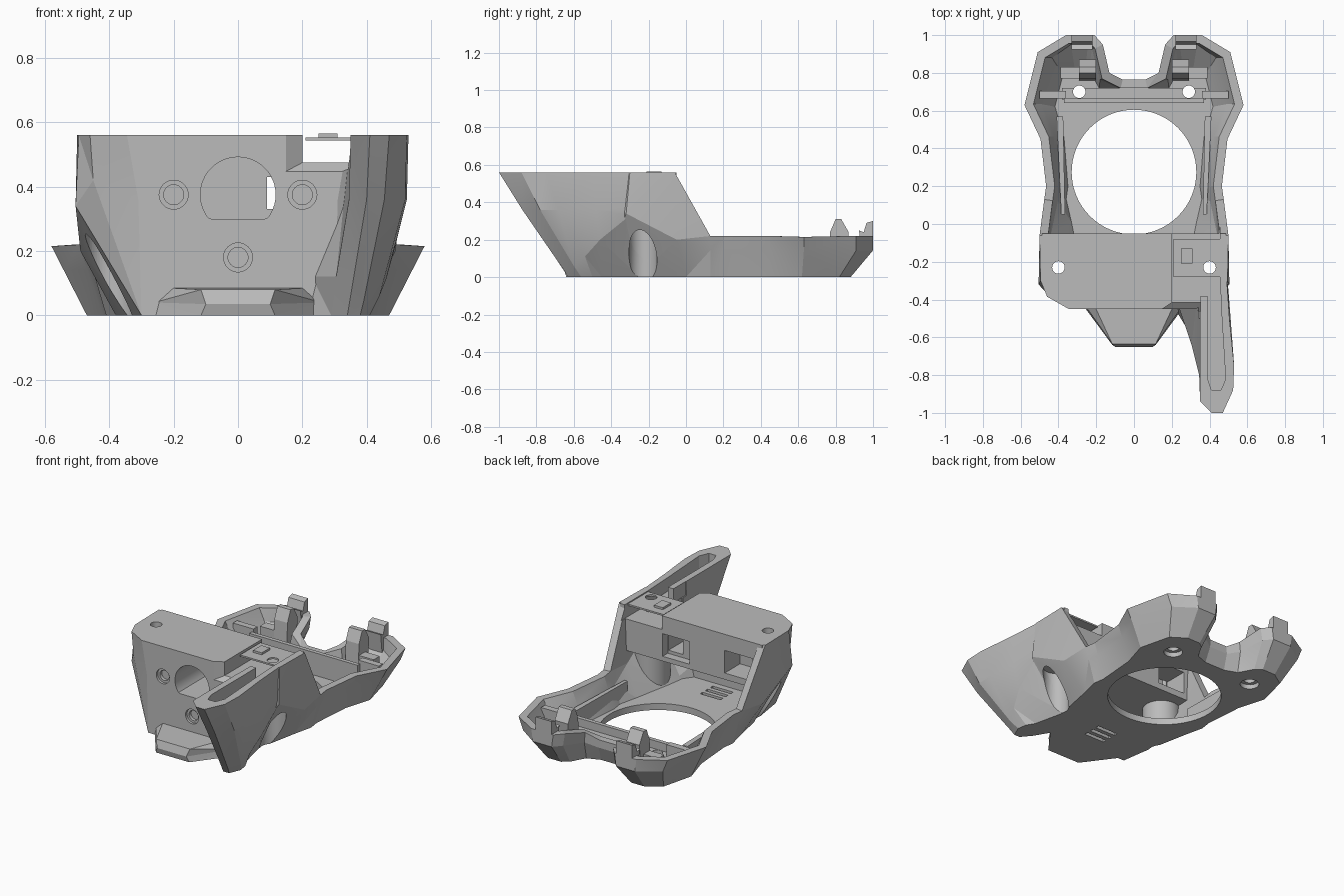
import bpy, bmesh, math
from mathutils import Vector

cube = bpy.data.objects.get("Cube")
if cube:
    bpy.data.objects.remove(cube, do_unlink=True)

grey = bpy.data.materials.new("plain grey")
grey.use_nodes = True
grey.diffuse_color = (0.5, 0.5, 0.5, 1)
grey.node_tree.nodes["Principled BSDF"].inputs["Base Color"].default_value = grey.diffuse_color


def loft(name, rings):
    """Closed solid through rings of equal point count, capped at both ends."""
    bm = bmesh.new()
    loops = [[bm.verts.new(p) for p in ring] for ring in rings]
    count = len(loops[0])
    for low, high in zip(loops, loops[1:]):
        for i in range(count):
            j = (i + 1) % count
            bm.faces.new((low[i], low[j], high[j], high[i]))
    bm.faces.new(loops[0])
    bm.faces.new(loops[-1])
    bmesh.ops.recalc_face_normals(bm, faces=bm.faces)
    bmesh.ops.triangulate(bm, faces=bm.faces)
    if bm.calc_volume(signed=True) < 0:
        bmesh.ops.reverse_faces(bm, faces=bm.faces)
    mesh = bpy.data.meshes.new(name)
    bm.to_mesh(mesh)
    bm.free()
    mesh.materials.append(grey)
    obj = bpy.data.objects.new(name, mesh)
    bpy.context.collection.objects.link(obj)
    return obj


def prism(name, outline, axis, start, end):
    """Extrude a 2D outline along the x, y or z axis."""
    place = {"x": lambda p, h: (h, p[0], p[1]),
             "y": lambda p, h: (p[0], h, p[1]),
             "z": lambda p, h: (p[0], p[1], h)}[axis]
    return loft(name, [[place(p, h) for p in outline] for h in (start, end)])


def circle(u, v, radius, steps=48):
    turn = math.tau / steps
    return [(u + radius * math.cos(i * turn), v + radius * math.sin(i * turn)) for i in range(steps)]


def rectangle(u, v):
    return [(u[0], v[0]), (u[1], v[0]), (u[1], v[1]), (u[0], v[1])]


def box(name, x, y, z):
    return prism(name, rectangle(x, y), "z", *z)


def extent(obj):
    bpy.context.view_layer.update()
    return sum(obj.dimensions)


def boolean(obj, tool, operation):
    """Apply a boolean; a cut that swallows the part is retried, then dropped."""
    size = extent(obj)
    for self_cut in (False, True):
        before = obj.data.copy()
        mod = obj.modifiers.new("cut", "BOOLEAN")
        mod.operation = operation
        mod.solver = "EXACT"
        mod.use_self = self_cut
        mod.object = tool
        bpy.context.view_layer.objects.active = obj
        bpy.ops.object.modifier_apply(modifier=mod.name)
        if operation == "INTERSECT" or extent(obj) > .9 * size:
            return
        obj.data = before


def inset(ring, distance, z=None):
    """Move a clockwise ring inwards by a wall thickness."""
    result = []
    for i, p in enumerate(ring):
        before = Vector(p[:2]) - Vector(ring[i - 1][:2])
        after = Vector(ring[(i + 1) % len(ring)][:2]) - Vector(p[:2])
        n1 = Vector((before.y, -before.x)).normalized()
        n2 = Vector((after.y, -after.x)).normalized()
        move = (n1 + n2) * distance / max(1 + n1.dot(n2), 0.5)
        result.append((p[0] + move.x, p[1] + move.y, p[2] if z is None else z))
    return result


def mirrored(points):
    return points + [(-x, y, z) for x, y, z in reversed(points)]


# Half outline, front to back: bottom xy, top xyz and, at the front, middle xyz
half = [
    (-.16, -.45, -.345, -.45, .56, -.31, -.45, .36),
    (-.30, -.45, -.46, -.385, .56, -.45, -.38, .42),
    (-.33, -.25, -.495, -.3, .56, -.505, -.32, .34),
    (-.38, 0, -.5, -.06, .56, -.49, -.05, .2),
    (-.41, .13, -.475, .13, .22),
    (-.40, .2, -.465, .2, .22),
    (-.42, .45, -.495, .45, .22),
    (-.47, .62, -.58, .63, .215),
    (-.42, .82, -.51, .91, .22),
    (-.33, .88, -.36, 1, .22),
    (-.24, .88, -.21, 1, .22),
    (-.2, .85, -.165, .95, .22),
    (-.15, .76, -.13, .8, .18),
    (-.07, .73, -.06, .765, .14),
]
bottom = mirrored([(p[0], p[1], 0) for p in half])
top = mirrored([p[2:5] for p in half])
middle = mirrored([p[5:8] if len(p) > 5 else
                   (p[0] + .65 * (p[2] - p[0]), p[3], .65 * p[4]) for p in half])

# Hollow shell with floor and walls
shell = loft("shell", [bottom, middle, top, inset(top, .045), inset(middle, .05),
                       inset(bottom, .05, .04)])

# Solid envelope just inside the outer skin, which trims the inner blocks
envelope = loft("envelope", [inset(bottom, .012), inset(middle, .012), inset(top, .012, .565)])
deck = box("top_deck", (-.7, .7), (-.7, -.05), (.28, .56))
boolean(deck, envelope, "INTERSECT")
bosses = []
for side, sign in (("right", -1), ("left", 1)):
    boss = prism(side + "_screw_boss", circle(sign * .4, -.23, .11), "z", .01, .3)
    boolean(boss, envelope, "INTERSECT")
    bosses.append(boss)

# Forward wing on the left side: corners at four levels
wing_top = [(.49, -.28), (.505, -.5), (.53, -.75), (.525, -.88),
            (.47, -1), (.41, -1), (.35, -.94), (.35, -.4)]
wing_middle = [(.495, -.29), (.51, -.48), (.525, -.68), (.52, -.78),
               (.455, -.875), (.4, -.875), (.345, -.8), (.33, -.42)]
wing_crease = [(.49, -.3, .33), (.485, -.46, .2), (.46, -.54, .11), (.44, -.6, .06),
               (.39, -.655, .04), (.36, -.71, .12), (.305, -.64, .12), (.23, -.42, .12)]
wing_bottom = [(.325, -.25), (.37, -.45), (.4, -.5), (.41, -.56),
               (.38, -.63), (.34, -.63), (.29, -.57), (.2, -.42)]
level = lambda ring, z: [(x, y, z) for x, y in ring]
wing = loft("wing", [level(wing_bottom, 0), wing_crease, level(wing_middle, .36),
                     level(wing_top, .56)])

# Low nose in front of the body
loft("nose", [mirrored([(-.115, -.64, 0), (-.27, -.43, 0)]),
              mirrored([(-.1, -.65, .035), (-.26, -.43, .04)]),
              mirrored([(-.115, -.635, .08), (-.21, -.43, .085)])])

# Thin latch plate over the notch
plate = box("latch_plate", (.21, .47), (-.28, -.08), (.543, .553))
box("latch_bump", (.25, .31), (-.21, -.13), (.55, .566))

# Inner shelf, crossbar and rails
shelf = box("rear_shelf", (-.38, .38), (.66, .72), (.03, .13))
box("crossbar", (-.37, .37), (.64, .665), (.03, .18))
for side, sign in (("right", -1), ("left", 1)):
    span = lambda a, b: sorted((sign * a, sign * b))
    box(side + "_bracket", span(.36, .5), (.665, .705), (.12, .2))
    prism(side + "_rail", [(sign * .365, .05), (sign * .385, .05), (sign * .41, .57),
                           (sign * .375, .57)], "z", .03, .15)
    # Hooks standing in each ear
    prism(side + "_front_hook", [(.76, .03), (.77, .24), (.8, .31), (.83, .31),
                                 (.87, .24), (.85, .03)], "x", *span(.2, .29))
    prism(side + "_rear_hook", [(.94, .12), (.925, .25), (.95, .24), (.965, .29),
                                (1, .3), (1, .15)], "x", *span(.22, .33))
    box(side + "_ear_ledge", span(.2, .39), (.77, .83), (.03, .17))

# Cutters: floor opening, front opening, notch with bevelled mouth, rear windows, slots
cutters = [
    prism("floor_opening", circle(0, .275, .33, 64), "z", -.1, .12),
    prism("front_opening", [(x, max(z, .3)) for x, z in circle(0, .375, .117)
                            if z > .29], "y", -.7, -.12),
    prism("notch", [(.2, -.5), (.352, -.5), (.352, -.38), (.39, -.38), (.39, -.82),
                    (.41, -.88), (.46, -.88), (.485, -.82), (.465, -.5), (.455, -.28),
                    (.455, .05), (.2, .05)], "z", .475, .7),
    loft("notch_mouth", [[(x, y, z) for x, z in rectangle((left, .351), (floor, .7))]
                         for y, left, floor in ((-.46, .135, .44), (-.41, .21, .48))]),
    box("left_window", (.09, .19), (-.3, .02), (.33, .43)),
    box("left_window_frame", (.01, .195), (-.1, .02), (.31, .45)),
    box("right_window", (-.42, -.23), (-.2, .02), (.32, .46)),
]
for row in range(3):
    y = -.25 - .05 * row
    cutters.append(box("slot", (-.07, .07), (y - .012, y + .012), (-.1, .1)))
for sign in (-1, 1):
    cutters += [
        prism("side_bore", circle(sign * .4, -.23, .075), "z", -.1, .27),
        prism("side_hole", circle(sign * .4, -.23, .033, 32), "z", .2, .7),
        prism("rear_hole", circle(sign * .29, .7, .033, 32), "z", -.1, .2),
        prism("rear_bore", circle(sign * .29, .7, .055, 32), "z", -.1, .028),
    ]
for x, z in ((-.2, .375), (.2, .375), (0, .18)):
    cutters.append(prism("front_bore", circle(x, z, .045, 32), "y", -.6, -.435))
    cutters.append(prism("front_hole", circle(x, z, .031, 32), "y", -.6, -.415))

carved = [shell, deck, wing, shelf, plate] + bosses
for part in carved:
    for cutter in cutters:
        # The plate lies inside the notch and only takes its screw hole
        if part != plate or cutter.name.startswith("side_hole"):
            boolean(part, cutter, "DIFFERENCE")

for helper in cutters + [envelope]:
    bpy.data.objects.remove(helper, do_unlink=True)

# Smooth the round bores, keep the facets crisp
bpy.ops.object.select_all(action="DESELECT")
for part in carved:
    part.select_set(True)
bpy.context.view_layer.objects.active = shell
bpy.ops.object.shade_smooth_by_angle(angle=math.radians(13))
